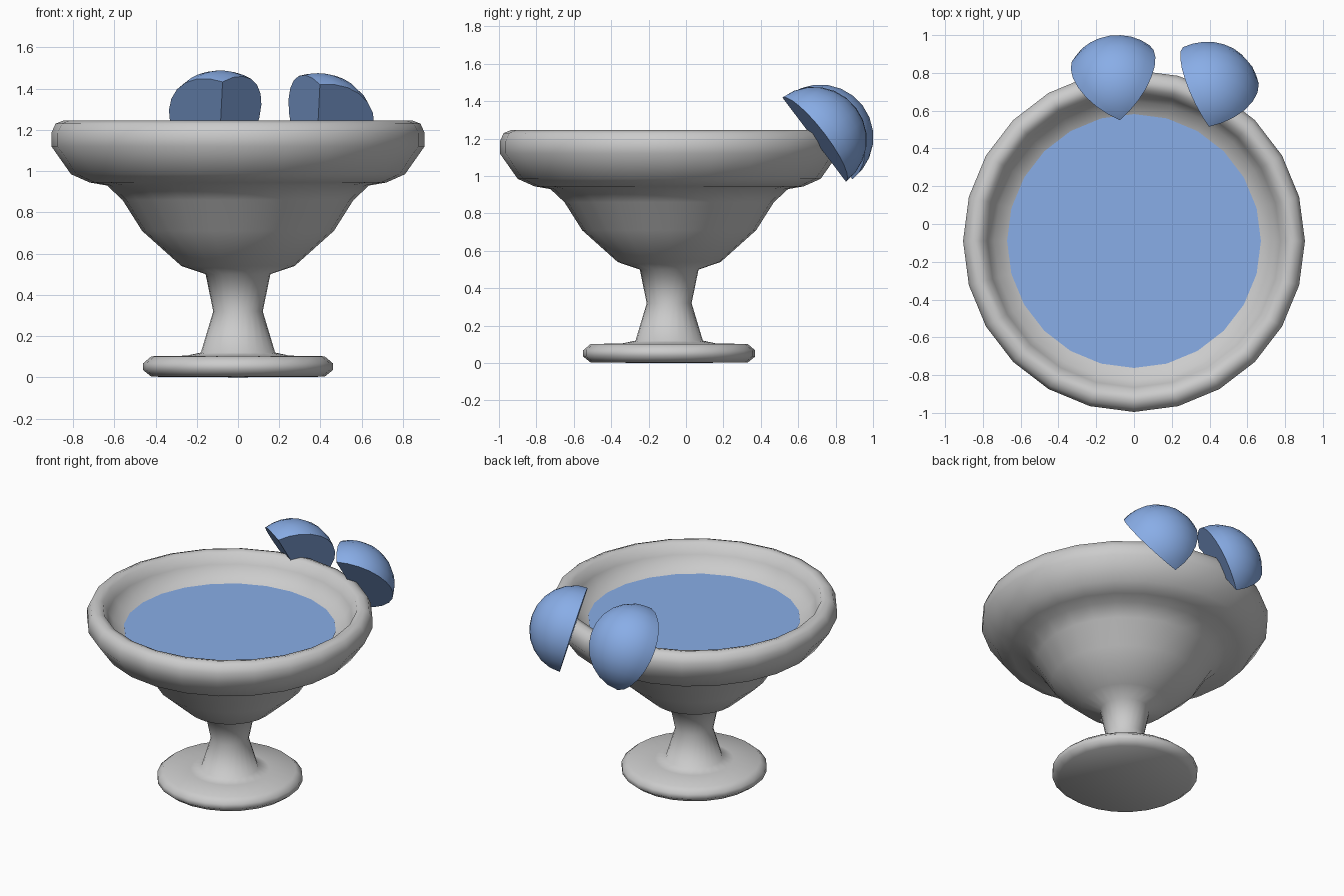
import bpy, bmesh, math
from mathutils import Vector

if "Cube" in bpy.data.objects:
    bpy.data.objects.remove(bpy.data.objects["Cube"])

SIDES = 24
CY = -0.09  # glass axis position in y

blue = bpy.data.materials.new("blue")
blue.diffuse_color = (0.25, 0.42, 0.8, 1)
blue.use_nodes = True
blue.node_tree.nodes["Principled BSDF"].inputs["Base Color"].default_value = blue.diffuse_color


def finish(bm, name, mat=None, angle=50):
    bmesh.ops.remove_doubles(bm, verts=bm.verts, dist=1e-5)
    bmesh.ops.recalc_face_normals(bm, faces=bm.faces)
    me = bpy.data.meshes.new(name)
    bm.to_mesh(me)
    bm.free()
    ob = bpy.data.objects.new(name, me)
    bpy.context.collection.objects.link(ob)
    if mat:
        me.materials.append(mat)
    bpy.ops.object.select_all(action='DESELECT')
    ob.select_set(True)
    bpy.context.view_layer.objects.active = ob
    bpy.ops.object.shade_smooth_by_angle(angle=math.radians(angle))
    return ob


def lathe(name, profile):
    bm = bmesh.new()
    vs = [bm.verts.new((r, CY, z)) for r, z in profile]
    es = [bm.edges.new(p) for p in zip(vs, vs[1:])]
    bmesh.ops.spin(bm, geom=vs + es, cent=(0, CY, 0), axis=(0, 0, 1),
                   angle=math.tau, steps=SIDES, use_merge=True)
    return finish(bm, name, angle=100)


# Foot, stem and bowl with a rolled rim and a hollow inside
lathe("glass", [
    (0, 0), (0.42, 0.003), (0.46, 0.035), (0.46, 0.068), (0.42, 0.102),
    (0.25, 0.105), (0.18, 0.12), (0.12, 0.32), (0.157, 0.5),
    (0.275, 0.54), (0.465, 0.71), (0.56, 0.86), (0.635, 0.93), (0.72, 0.945),
    (0.81, 0.985), (0.905, 1.12), (0.905, 1.185), (0.885, 1.23), (0.845, 1.246),
    (0.805, 1.235), (0.775, 1.17), (0.74, 1.115), (0.675, 1.08),
    (0.58, 1.04), (0.5, 0.9), (0.4, 0.73), (0.2, 0.58), (0, 0.56)])

# Drink surface
bm = bmesh.new()
bm.faces.new([bm.verts.new((0.672 * math.cos(i * math.tau / SIDES),
                            CY + 0.672 * math.sin(i * math.tau / SIDES), 1.083))
              for i in range(SIDES)])
finish(bm, "drink", blue)


def wedge(name, center, a0, a1, radius=0.282, rings=12, steps=8):
    """Slice of a ball whose straight edge leans over the rim."""
    c = Vector(center)
    d = Vector((0.04, -0.603, 0.798)).normalized()   # along the straight edge
    n = Vector((0, 0.798, 0.603))                    # outward
    x = n.cross(d)
    bm = bmesh.new()
    top, bottom = bm.verts.new(c + d * radius), bm.verts.new(c - d * radius)
    cols = []
    for s in range(steps + 1):
        a = math.radians(a0 + (a1 - a0) * s / steps)
        out = n * math.cos(a) + x * math.sin(a)
        cols.append([top] + [bm.verts.new(
            c + (d * math.cos(t) + out * math.sin(t)) * radius)
            for t in (math.pi * i / rings for i in range(1, rings))] + [bottom])
    for p, q in zip(cols, cols[1:]):
        for i in range(rings):
            bm.faces.new(dict.fromkeys((p[i], p[i + 1], q[i + 1], q[i])))
    bm.faces.new(cols[0])
    bm.faces.new(cols[-1])
    return finish(bm, name, blue)


# Two fruit wedges on the back rim
wedge("fruit_wedge_left", (-0.086, 0.72, 1.208), -62, 45)
wedge("fruit_wedge_right", (0.386, 0.685, 1.195), -30, 77)
